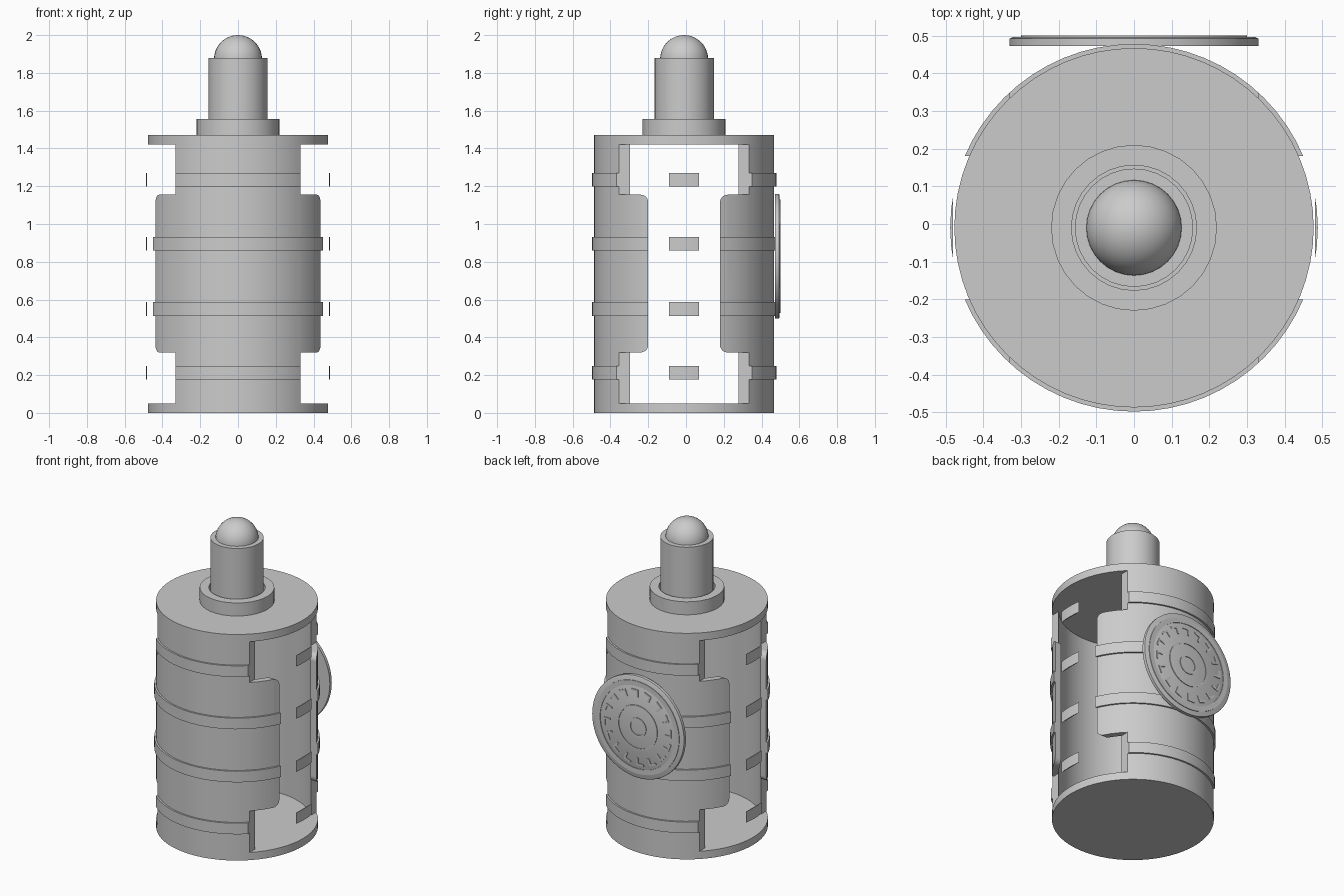
import bpy, bmesh, math
from mathutils import Matrix, Vector

cube = bpy.data.objects.get("Cube")
if cube:
    bpy.data.objects.remove(cube, do_unlink=True)

CENTRE_Y = -0.01
BODY_R, WALL_R, BAND_R = 0.477, 0.438, 0.488
FLOOR, ROOF = 0.05, 1.42

grey = bpy.data.materials.new("plain grey")
grey.use_nodes = True
grey.diffuse_color = (0.6, 0.6, 0.6, 1)
grey.node_tree.nodes["Principled BSDF"].inputs["Base Color"].default_value = (0.6, 0.6, 0.6, 1)


def finish(name, bm, matrix=None):
    bmesh.ops.remove_doubles(bm, verts=bm.verts, dist=1e-5)
    bmesh.ops.recalc_face_normals(bm, faces=bm.faces)
    if matrix:
        bm.transform(matrix)
    mesh = bpy.data.meshes.new(name)
    bm.to_mesh(mesh)
    bm.free()
    mesh.materials.append(grey)
    obj = bpy.data.objects.new(name, mesh)
    bpy.context.collection.objects.link(obj)
    return obj


def select(obj):
    bpy.ops.object.select_all(action="DESELECT")
    obj.select_set(True)
    bpy.context.view_layer.objects.active = obj


def smooth(obj):
    select(obj)
    bpy.ops.object.shade_smooth_by_angle(angle=math.radians(30))
    return obj


def lathe(name, profile, steps=64, closed=False, matrix=None):
    """Turn a (radius, height) profile around the z axis."""
    bm = bmesh.new()
    verts = [bm.verts.new((r, 0, z)) for r, z in profile]
    pairs = list(zip(verts, verts[1:] + verts[:1]))
    edges = [bm.edges.new(p) for p in (pairs if closed else pairs[:-1])]
    bmesh.ops.spin(bm, geom=verts + edges, cent=(0, 0, 0), axis=(0, 0, 1),
                   angle=math.tau, steps=steps, use_merge=False)
    return smooth(finish(name, bm, matrix or Matrix.Translation((0, CENTRE_Y, 0))))


def disc(name, r, z0, z1, steps=64, matrix=None):
    return lathe(name, [(0, z0), (r, z0), (r, z1), (0, z1)], steps, matrix=matrix)


def ring(name, r0, r1, z0, z1, steps=64, matrix=None):
    return lathe(name, [(r0, z0), (r1, z0), (r1, z1), (r0, z1)], steps, True, matrix)


# I-shaped window cutter, one prism on each side
def window_cutter():
    low, high, half, wide, rad = 0.32, 1.155, 0.19, 0.45, 0.04
    corner = [math.radians(90 * i / 6) for i in range(7)]
    arc = [(half + rad - rad * math.cos(a), high - rad + rad * math.sin(a)) for a in corner]
    upper = arc + [(wide, high), (wide, ROOF)]
    lower = [(y, low + high - z) for y, z in arc] + [(wide, low), (wide, FLOOR)]
    quarter = lower[::-1] + upper
    outline = quarter + [(-y, z) for y, z in reversed(quarter)]
    bm = bmesh.new()
    for side in (-1, 1):
        face = bm.faces.new([bm.verts.new((side * 0.33, y + CENTRE_Y, z)) for y, z in outline])
        out = bmesh.ops.extrude_face_region(bm, geom=[face], use_keep_orig=True)
        moved = [v for v in out["geom"] if isinstance(v, bmesh.types.BMVert)]
        bmesh.ops.translate(bm, verts=moved, vec=(side * 0.151, 0, 0))
    obj = finish("window_cutter", bm)
    obj.hide_render = True
    return obj


cutter = window_cutter()


def cut(obj):
    mod = obj.modifiers.new("windows", "BOOLEAN")
    mod.operation, mod.solver, mod.object = "DIFFERENCE", "EXACT", cutter
    select(obj)
    bpy.ops.object.modifier_apply(modifier=mod.name)
    smooth(obj)


# Housing: end plates, open-sided wall and four bands
disc("base_plate", BODY_R, 0, FLOOR)
disc("top_plate", BODY_R, ROOF, 1.47)
cut(ring("housing_wall", WALL_R, BODY_R, FLOOR, ROOF))
for i, z in enumerate((0.212, 0.55, 0.895, 1.235)):
    cut(ring(f"band_{i + 1}", BODY_R - 0.02, BAND_R, z - 0.036, z + 0.036))
bpy.data.objects.remove(cutter, do_unlink=True)

# Stem with collar and domed tip
ring("collar", 0.166, 0.22, 1.47, 1.555, 32)
disc("stem", 0.157, 1.47, 1.88, 32)
dome = [(0.127 * math.cos(a), 1.873 + 0.127 * math.sin(a))
        for a in (math.radians(90 * i / 12) for i in range(12))]
lathe("dome_tip", [(0, 1.873)] + dome + [(0, 2.0)], 32)

# Round plaque on the back with thin relief
back = Matrix.Translation((0, 0.472, 0.83)) @ Matrix.Rotation(-math.pi / 2, 4, "X")
lathe("plaque", [(0, 0), (0.33, 0), (0.33, 0.02), (0.322, 0.024), (0, 0.024)], matrix=back)
for name, r0, r1 in (("plaque_outer_ring", 0.268, 0.3), ("plaque_middle_ring", 0.135, 0.143),
                     ("plaque_inner_ring", 0.05, 0.062)):
    ring(name, r0, r1, 0.022, 0.028, matrix=back)
bm = bmesh.new()
for i in range(16):
    turn = Matrix.Rotation(math.tau * i / 16, 4, "Z")
    for size, place in (((0.045, 0.012, 0.006), (0.22, 0, 0.025)),
                        ((0.012, 0.05, 0.006), (0.238, 0.02, 0.025))):
        bmesh.ops.create_cube(bm, size=1, matrix=turn @ Matrix.Translation(place)
                              @ Matrix.Diagonal(Vector(size)).to_4x4())
finish("plaque_ticks", bm, back)
